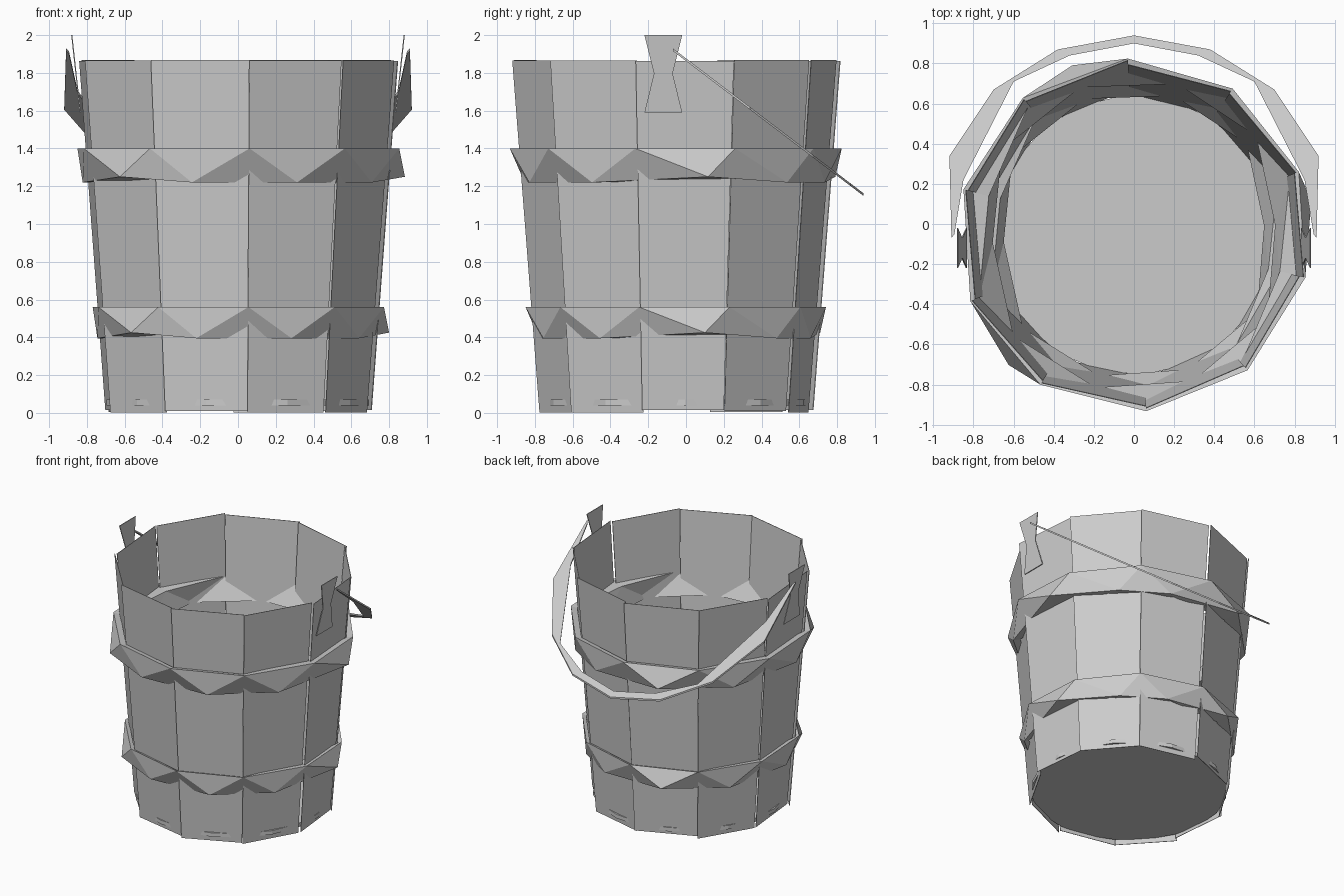
import bpy, bmesh, random
from math import sin, cos, radians

if "Cube" in bpy.data.objects:
    bpy.data.objects.remove(bpy.data.objects["Cube"])

random.seed(4)
CY = -0.055            # bucket axis sits slightly forward
H = 1.87               # stave height
N = 10
CORNERS = [-86, -50, -14, 21, 56, 92, 129, 165, 202, 238, 274]


def polar(deg, r, z):
    return (r * cos(radians(deg)), CY + r * sin(radians(deg)), z)


def wall(z):
    return 0.725 + 0.145 * z / H


def make(name, verts, faces):
    me = bpy.data.meshes.new(name)
    bm = bmesh.new()
    vs = [bm.verts.new(v) for v in verts]
    for f in faces:
        bm.faces.new([vs[i] for i in f])
    bmesh.ops.recalc_face_normals(bm, faces=bm.faces)
    bm.to_mesh(me)
    bm.free()
    ob = bpy.data.objects.new(name, me)
    bpy.context.collection.objects.link(ob)
    return ob


BOX = [(0, 1, 2, 3), (4, 5, 6, 7), (0, 1, 5, 4), (1, 2, 6, 5), (2, 3, 7, 6), (3, 0, 4, 7)]

# Ten thin tapered staves, each edge slightly out of line with its neighbour
for k in range(N):
    a0, a1 = CORNERS[k], CORNERS[k + 1]
    j = random.uniform(-0.005, 0.005)
    zb, zt = random.uniform(0, 0.02), H - random.uniform(0, 0.008)
    verts = []
    for t in (0, 0.004):
        for a, z, d in ((a0, zb, 0), (a1, zb, 0.018), (a1, zt, 0.014), (a0, zt, 0)):
            verts.append(polar(a, wall(z) + j - d - t, z))
    make("stave", verts, BOX)

# Floor slab set just above the stave ends
floor = [polar(4 + 18 * i, 0.698, z) for z in (0.04, 0.07) for i in range(20)]
make("floor", floor, [range(20), range(20, 40)] +
     [(i, (i + 1) % 20, 20 + (i + 1) % 20, 20 + i) for i in range(20)])


# Zigzag hoops: top and bottom corners alternate, inner side pokes through in places
def hoop(name, z0, z1, scale):
    def inner(k, mid, z):
        dip = 0.9 if k in (2, 7) else 1.0
        a = CORNERS[k] + (18 if mid else 0)
        return polar(a, wall(z) * dip * (0.955 if mid else 1.0), z)
    verts = []
    for k in range(N):
        a, b = CORNERS[k], CORNERS[k] + (18, 18, 25, 24, 15)[k % 5]
        kick = k in (2, 5, 8)
        verts += [polar(a, 0.88 * scale, z1),
                  polar(b, (0.9 if kick else 0.835) * scale, z0 + 0.03 * kick),
                  inner(k, False, z1 - 0.01), inner(k, True, z0 + 0.01)]
    faces = []
    for k in range(N):
        t, b, it, ib = range(4 * k, 4 * k + 4)
        n = 4 * ((k + 1) % N)
        t2, b2, it2, ib2 = range(n, n + 4)
        faces += [(t, b, t2), (b, b2, t2), (it, ib, it2), (ib, ib2, it2),
                  (t, t2, it2, it), (b, b2, ib2, ib)]
    make(name, verts, faces)


hoop("upper_hoop", 1.22, 1.40, 1.0)
hoop("lower_hoop", 0.395, 0.56, 0.905)

# Swinging handle: a flat half ring leaning down behind the bucket
half = [(0.91, -0.07), (0.92, 0.34), (0.70, 0.67), (0.38, 0.87), (0, 0.94)]
inset = [(0.895, -0.05), (0.85, 0.22), (0.60, 0.71), (0.32, 0.84), (0, 0.90)]


def mirrored(p):
    return p + [(-x, y) for x, y in reversed(p[:-1])]


outer, inside = mirrored(half), mirrored(inset)
m = len(outer)
verts = [(x, y, 1.87 - 0.76 * y + dz) for dz in (-0.007, 0.007)
         for x, y in outer + inside]
faces = []
for i in range(m - 1):
    o, n = i, m + i
    faces += [(o, o + 1, n + 1, n), (2 * m + o, 2 * m + o + 1, 2 * m + n + 1, 2 * m + n),
              (o, o + 1, 2 * m + o + 1, 2 * m + o), (n, n + 1, 2 * m + n + 1, 2 * m + n)]
for e in (0, m - 1):
    faces.append((e, m + e, 3 * m + e, 2 * m + e))
make("handle", verts, faces)

# Handle ears: crossed up and down triangles on each side
for s in (-1, 1):
    for base, tip in ((1.59, 2.0), (2.0, 1.6)):
        verts = []
        for t in (0, 0.006):
            for y, z in ((-0.22, base), (-0.02, base), (-0.12, tip)):
                verts.append((s * (0.838 + 0.11 * (z - 1.59) - t), y, z))
        make("handle_ear", verts, [(0, 1, 2), (3, 4, 5), (0, 1, 4, 3), (1, 2, 5, 4), (2, 0, 3, 5)])
